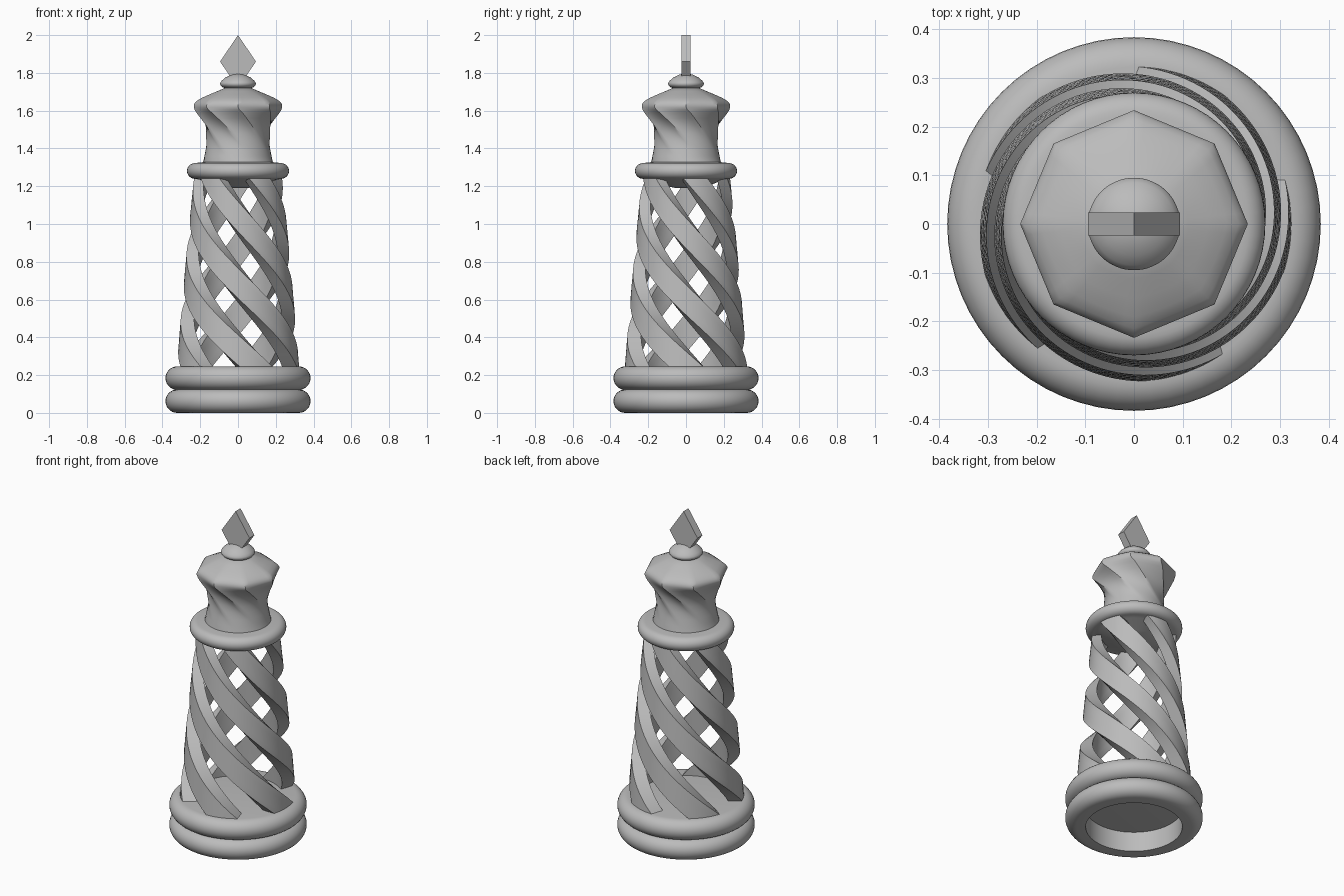
import bpy, bmesh, math

cube = bpy.data.objects.get("Cube")
if cube:
    bpy.data.objects.remove(cube, do_unlink=True)

grey = bpy.data.materials.new("plain_grey")
grey.use_nodes = True
colour = (0.5, 0.5, 0.5, 1)
grey.diffuse_color = colour
grey.node_tree.nodes["Principled BSDF"].inputs["Base Color"].default_value = colour


def finish(bm, name, angle=30):
    bmesh.ops.recalc_face_normals(bm, faces=bm.faces)
    mesh = bpy.data.meshes.new(name)
    bm.to_mesh(mesh)
    bm.free()
    mesh.materials.append(grey)
    obj = bpy.data.objects.new(name, mesh)
    bpy.context.collection.objects.link(obj)
    bpy.ops.object.select_all(action='DESELECT')
    obj.select_set(True)
    bpy.context.view_layer.objects.active = obj
    bpy.ops.object.shade_smooth_by_angle(angle=math.radians(angle))
    return obj


def loft(bm, rings):
    """Skin a list of closed point rings and cap both ends."""
    loops = [[bm.verts.new(p) for p in ring] for ring in rings]
    for a, b in zip(loops, loops[1:]):
        for i in range(len(a)):
            j = (i + 1) % len(a)
            bm.faces.new((a[i], a[j], b[j], b[i]))
    bm.faces.new(loops[0])
    bm.faces.new(loops[-1])


def circle(r, z, n=64):
    return [(r * math.cos(t * math.tau / n), r * math.sin(t * math.tau / n), z)
            for t in range(n)]


def turned(name, profile):
    bm = bmesh.new()
    loft(bm, [circle(r, z) for r, z in profile])
    return finish(bm, name)


def bulge(r, z, width, height, steps=14):
    """Rounded rim, from its underside to its top."""
    angles = [math.pi * (i / steps - 0.5) for i in range(steps + 1)]
    return [(r + width * math.cos(a), z + height * math.sin(a)) for a in angles]


# Hollow lower ring and solid upper ring of the base
turned("base_lower_ring", [(0.27, 0.13), (0.27, 0)] + bulge(0.322, 0.062, 0.062, 0.062))
turned("base_upper_ring", bulge(0.322, 0.184, 0.062, 0.062))

# Five tapering bars with parallel sides and curved faces, twisted about the axis
BOTTOM, TOP, TWIST = 0.24, 1.245, 205
OUTER, INNER = 0.324, 0.25
ACROSS = [-0.085 + 0.182 * i / 4 for i in range(5)]
SECTION = ([(math.sqrt(OUTER ** 2 - v * v), v) for v in ACROSS]
           + [(math.sqrt(INNER ** 2 - v * v), v) for v in reversed(ACROSS)])


def bar_section(start, t):
    a = math.radians(start - TWIST * t)
    scale = 1 - 0.24 * t - 0.04 * t * t
    c, s = scale * math.cos(a), scale * math.sin(a)
    return [(u * c - v * s, u * s + v * c, BOTTOM + (TOP - BOTTOM) * t)
            for u, v in SECTION]


for k in range(5):
    bm = bmesh.new()
    loft(bm, [bar_section(72 * k, i / 64) for i in range(65)])
    finish(bm, f"twisted_bar_{k + 1}")

# Collar with a shallow cone below it
turned("collar", [(0.05, 1.19), (0.12, 1.203), (0.2, 1.234)]
       + bulge(0.226, 1.281, 0.044, 0.042) + [(0.187, 1.327)])

# Crown: round neck twisting into an eight-sided head
# columns: height, radius, octagon amount, twist in degrees
CROWN = [(1.32, 0.187, 0, 90), (1.36, 0.178, 0, 75), (1.40, 0.171, 0.1, 62),
         (1.44, 0.168, 0.35, 48), (1.48, 0.172, 0.7, 35), (1.52, 0.183, 1, 24),
         (1.56, 0.203, 1, 13), (1.59, 0.222, 1, 6), (1.605, 0.23, 1, 2),
         (1.618, 0.234, 1, 0), (1.63, 0.234, 1, 0), (1.642, 0.228, 0.95, 0),
         (1.654, 0.215, 0.8, 0), (1.668, 0.191, 0.6, 0), (1.685, 0.153, 0.4, 0),
         (1.702, 0.112, 0.2, 0), (1.72, 0.07, 0, 0)]


def crown_ring(z, r, amount, twist, n=64):
    side = math.tau / 8
    points = []
    for i in range(n):
        a = math.tau * i / n
        flat = math.cos(side / 2) / math.cos(a % side - side / 2)
        rr = r * (1 + amount * (flat - 1))
        a += math.radians(twist)
        points.append((rr * math.cos(a), rr * math.sin(a), z))
    return points


bm = bmesh.new()
loft(bm, [crown_ring(*row) for row in CROWN])
finish(bm, "crown", 34)

# Flattened knob and diamond finial
turned("knob", bulge(0.055, 1.742, 0.04, 0.024, 10)[:7]
       + [(0.085, 1.76), (0.065, 1.777), (0.035, 1.791), (0.01, 1.796)])

bm = bmesh.new()
diamond = [(0, 2), (0.095, 1.86), (0, 1.72), (-0.095, 1.86)]
loft(bm, [[(x, y, z) for x, z in diamond] for y in (-0.024, 0.024)])
finish(bm, "diamond_finial", 10)
